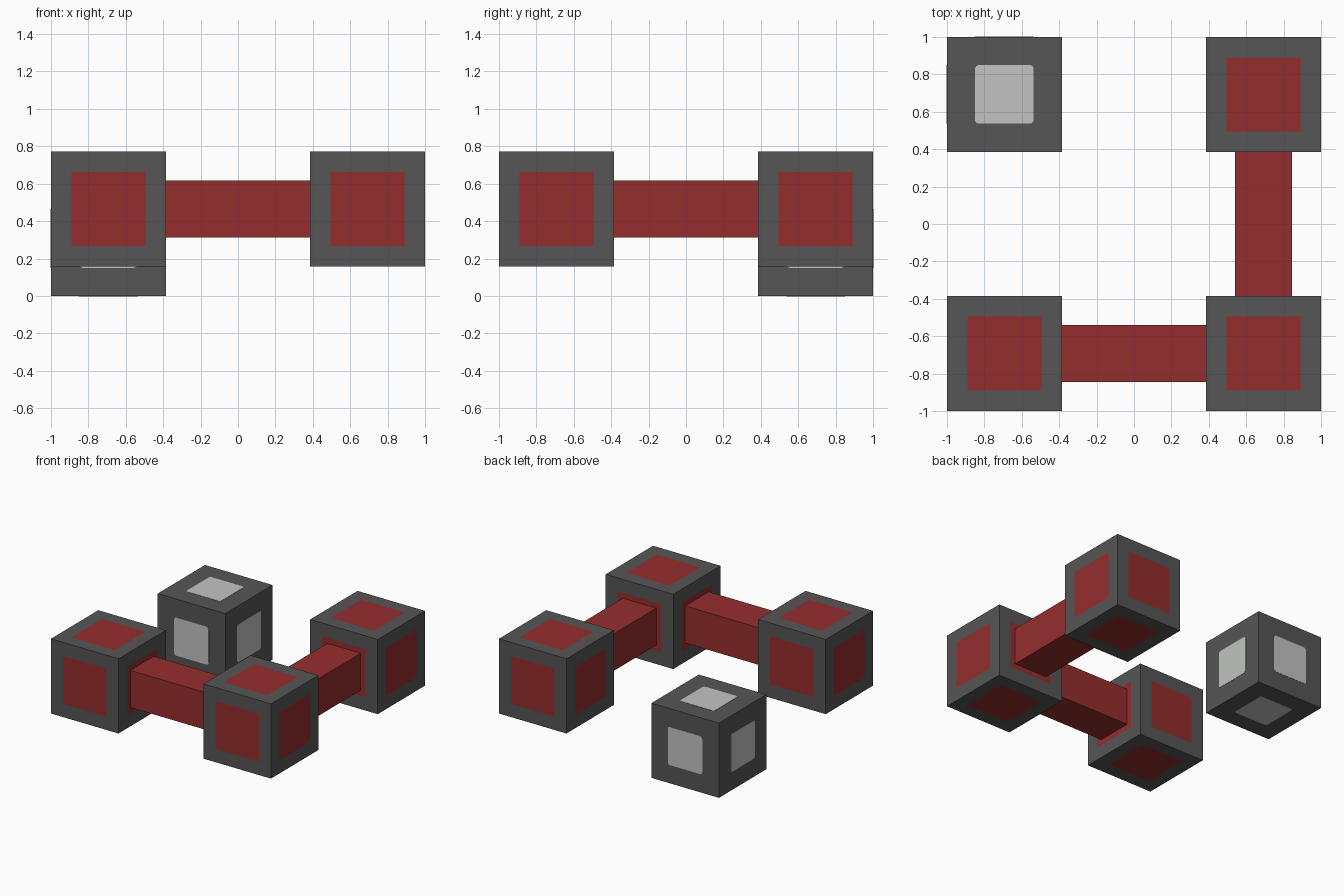
import bpy
import bmesh
from mathutils import Matrix, Vector

if "Cube" in bpy.data.objects:
    bpy.data.objects.remove(bpy.data.objects["Cube"], do_unlink=True)

BLOCK = 0.614            # edge length of each corner block
PANEL = 0.305            # edge length of a red panel and of a bar's section
C = 1 - BLOCK / 2        # distance of block centres from the middle
HIGH, LOW = 0.465, BLOCK / 2


def material(name, rgb):
    mat = bpy.data.materials.new(name)
    mat.use_nodes = True
    mat.diffuse_color = (*rgb, 1)
    mat.node_tree.nodes["Principled BSDF"].inputs["Base Color"].default_value = (*rgb, 1)
    return mat


GREY = material("dark grey", (0.092, 0.092, 0.092))
RED = material("red", (0.3, 0.027, 0.027))
PALE = material("pale grey", (0.54, 0.55, 0.54))


def finish(bm, name, location, *mats):
    mesh = bpy.data.meshes.new(name)
    bm.to_mesh(mesh)
    bm.free()
    for mat in mats:
        mesh.materials.append(mat)
    obj = bpy.data.objects.new(name, mesh)
    obj.location = location
    bpy.context.collection.objects.link(obj)
    return obj


def box(size):
    bm = bmesh.new()
    bmesh.ops.create_cube(bm, size=1)
    bmesh.ops.scale(bm, vec=size, verts=bm.verts)
    return bm


def panelled_block(name, location):
    """Block with a square red panel inset flush in every side."""
    bm = box((BLOCK,) * 3)
    sides = bm.faces[:]
    bmesh.ops.inset_individual(bm, faces=sides, thickness=(BLOCK - PANEL) / 2)
    for face in bm.faces:
        centre = face.calc_center_median()
        face.material_index = int(sum(abs(c) > 0.01 for c in centre) == 1)
    finish(bm, name, location, GREY, RED)


def rounded_plate(name, location, normal):
    """Thin pale plate with rounded corners, lying on a block side."""
    bm = bmesh.new()
    bmesh.ops.create_grid(bm, x_segments=1, y_segments=1, size=0.157)
    bmesh.ops.bevel(bm, geom=bm.verts[:], offset=0.022, segments=4,
                    profile=0.5, affect='VERTICES')
    grown = bmesh.ops.extrude_face_region(bm, geom=bm.faces[:])["geom"]
    top = [v for v in grown if isinstance(v, bmesh.types.BMVert)]
    bmesh.ops.translate(bm, vec=(0, 0, 0.002), verts=top)
    bmesh.ops.recalc_face_normals(bm, faces=bm.faces)
    turn = Vector((0, 0, 1)).rotation_difference(normal).to_matrix().to_4x4()
    bmesh.ops.transform(bm, matrix=turn @ Matrix.Translation((0, 0, BLOCK / 2)),
                        verts=bm.verts)
    finish(bm, name, location, PALE)


# Three raised blocks with red panels
panelled_block("front_right_block", (-C, -C, HIGH))
panelled_block("front_left_block", (C, -C, HIGH))
panelled_block("back_left_block", (C, C, HIGH))

# Red bars joining the raised blocks
gap = 2 * (1 - BLOCK)
finish(box((gap, PANEL, PANEL)), "front_bar", (0, -C, HIGH), RED)
finish(box((PANEL, gap, PANEL)), "left_bar", (C, 0, HIGH), RED)

# Separate lower block with pale plates
corner = (-C, C, LOW)
finish(box((BLOCK,) * 3), "separate_block", corner, GREY)
for axis, label in enumerate(("side", "depth", "height")):
    for sign, end in ((1, "plus"), (-1, "minus")):
        normal = Vector((0, 0, 0))
        normal[axis] = sign
        rounded_plate(f"pale_plate_{label}_{end}", corner, normal)
